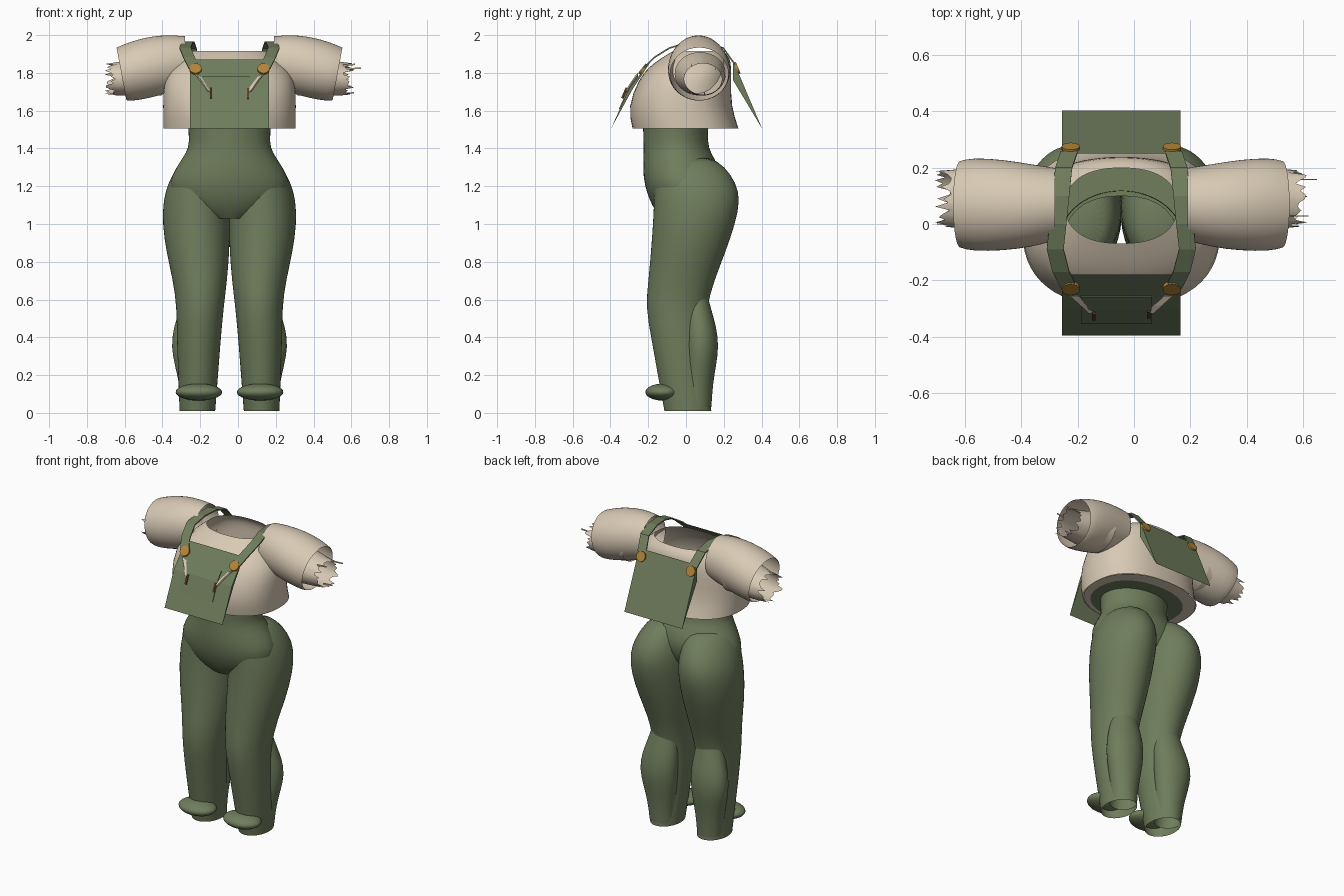
import bpy
import bmesh
import random
from math import cos, sin, pi
from mathutils import Vector

random.seed(4)
if "Cube" in bpy.data.objects:
    bpy.data.objects.remove(bpy.data.objects["Cube"])

CX = -0.045  # the garment's own centre line


def material(name, rgb):
    m = bpy.data.materials.new(name)
    m.use_nodes = True
    m.diffuse_color = (*rgb, 1)
    m.node_tree.nodes["Principled BSDF"].inputs["Base Color"].default_value = (*rgb, 1)
    return m


GREEN = material("olive cloth", (0.16, 0.205, 0.108))
BEIGE = material("cream cloth", (0.69, 0.59, 0.46))
GOLD = material("brass", (0.45, 0.235, 0.04))
BROWN = material("brown leather", (0.12, 0.05, 0.015))


def finish(name, bm, mat, smooth=False, subdiv=0, thick=0):
    bmesh.ops.recalc_face_normals(bm, faces=bm.faces)
    me = bpy.data.meshes.new(name)
    bm.to_mesh(me)
    bm.free()
    me.materials.append(mat)
    ob = bpy.data.objects.new(name, me)
    bpy.context.collection.objects.link(ob)
    if subdiv:
        mod = ob.modifiers.new("round", 'SUBSURF')
        mod.levels = mod.render_levels = subdiv
    if thick:
        ob.modifiers.new("thickness", 'SOLIDIFY').thickness = thick
    if smooth:
        for p in me.polygons:
            p.use_smooth = True
    return ob


def loft(name, rings, mat, side=1, axis='z', power=1.0, cap=False,
         tilt=0, ragged=0, subdiv=1, n=28):
    """Skin through rings (t, a0, a1, b0, b1): extents across the axis."""
    bm = bmesh.new()
    loops = []
    for k, (t, a0, a1, b0, b1) in enumerate(rings):
        loop = []
        for i in range(n):
            c, s = cos(2 * pi * i / n), sin(2 * pi * i / n)
            c = abs(c) ** power * (1 if c > 0 else -1)
            s = abs(s) ** power * (1 if s > 0 else -1)
            a = (a0 + a1) / 2 + c * (a1 - a0) / 2
            b = (b0 + b1) / 2 + s * (b1 - b0) / 2
            if axis == 'z':
                co = (CX + side * a, b, t)
            else:
                u = t
                if k == len(rings) - 1:
                    u += tilt * s + ragged * random.uniform(-1, 1)
                co = (CX + side * u, a, b)
            loop.append(bm.verts.new(co))
        loops.append(loop)
    for lo, hi in zip(loops, loops[1:]):
        for i in range(n):
            j = (i + 1) % n
            bm.faces.new((lo[i], lo[j], hi[j], hi[i]))
    if cap:
        bm.faces.new(loops[-1])
    return finish(name, bm, mat, True, subdiv)


def centred(rows):
    return [(z, -w, w, y0, y1) for z, w, y0, y1 in rows]


def strip(name, points, across, mat, thick=0.008):
    """Flat ribbon along points."""
    bm = bmesh.new()
    w = Vector(across) / 2
    pairs = [(bm.verts.new(Vector(p) - w), bm.verts.new(Vector(p) + w)) for p in points]
    for (a, b), (c, d) in zip(pairs, pairs[1:]):
        bm.faces.new((a, b, d, c))
    return finish(name, bm, mat, thick=thick)


def prism(name, profile, x0, x1, mat):
    """Extrude a (y, z) profile along x."""
    bm = bmesh.new()
    face = bm.faces.new([bm.verts.new((x0, y, z)) for y, z in profile])
    ext = bmesh.ops.extrude_face_region(bm, geom=[face])
    verts = [v for v in ext["geom"] if isinstance(v, bmesh.types.BMVert)]
    bmesh.ops.translate(bm, verts=verts, vec=(x1 - x0, 0, 0))
    return finish(name, bm, mat)


def button(name, loc, angle):
    bpy.ops.mesh.primitive_cylinder_add(vertices=20, radius=0.032, depth=0.014,
                                        location=loc, rotation=(angle, 0, 0))
    ob = bpy.context.object
    ob.name = name
    ob.data.materials.append(GOLD)


# Trousers: hips and waist
loft("trouser_hips", centred([
    (1.03, 0.10, -0.13, 0.04), (1.09, 0.27, -0.18, 0.12), (1.2, 0.335, -0.222, 0.18),
    (1.3, 0.285, -0.23, 0.18), (1.38, 0.227, -0.225, 0.13), (1.43, 0.213, -0.225, 0.115),
    (1.54, 0.222, -0.23, 0.12)]), GREEN)

# Shirt body and its closed hem
loft("shirt_body", centred([
    (1.505, 0.352, -0.285, 0.28), (1.62, 0.354, -0.312, 0.24), (1.77, 0.352, -0.25, 0.24),
    (1.83, 0.30, -0.2, 0.24), (1.88, 0.25, -0.13, 0.235), (1.915, 0.2, -0.07, 0.2)]),
    BEIGE, power=0.85)
loft("shirt_hem", centred([(1.506, 0.35, -0.283, 0.278), (1.506, 0.29, -0.26, 0.2)]),
     BEIGE, power=0.9, subdiv=0)
loft("waistband", centred([(1.506, 0.29, -0.26, 0.2), (1.506, 0.2, -0.2, 0.1)]),
     GREEN, power=0.9, subdiv=0)

# Bib, pocket and back panel
prism("bib", [(-0.18, 1.87), (-0.3, 1.72), (-0.397, 1.505), (-0.285, 1.71)],
      -0.255, 0.165, GREEN)
strip("bib_pocket", [(CX - 0.018, -0.26, 1.78), (CX - 0.018, -0.304, 1.724),
                     (CX - 0.018, -0.355, 1.61)], (0.25, 0, 0), GREEN)
prism("back_panel", [(0.25, 1.865), (0.403, 1.505), (0.25, 1.76)], -0.255, 0.165, GREEN)

for side, tag in ((1, "left"), (-1, "right")):
    def at(u, y, z):
        return (CX + side * u, y, z)

    # Leg with rounded seat, calf and cuff
    loft(tag + "_leg", [
        (0.01, 0.075, 0.265, -0.115, 0.135), (0.2, 0.06, 0.272, -0.15, 0.12),
        (0.4, 0.045, 0.28, -0.185, 0.1), (0.56, 0.03, 0.28, -0.215, 0.11),
        (0.7, 0.012, 0.3, -0.2, 0.15), (0.85, 0.0, 0.335, -0.187, 0.21),
        (1.0, -0.005, 0.357, -0.176, 0.262), (1.13, -0.005, 0.352, -0.17, 0.29),
        (1.22, 0.0, 0.325, -0.17, 0.265), (1.3, 0.015, 0.28, -0.16, 0.21),
        (1.36, 0.05, 0.22, -0.1, 0.13)], GREEN, side, cap=True)
    loft(tag + "_calf", [
        (0.03, 0.09, 0.255, -0.03, 0.135), (0.15, 0.085, 0.265, -0.01, 0.142),
        (0.25, 0.07, 0.29, -0.01, 0.16), (0.35, 0.06, 0.31, -0.01, 0.174),
        (0.45, 0.06, 0.298, -0.01, 0.163), (0.56, 0.07, 0.26, -0.02, 0.13),
        (0.68, 0.1, 0.23, -0.02, 0.1)], GREEN, side)
    bpy.ops.mesh.primitive_uv_sphere_add(segments=28, ring_count=14, radius=1,
                                         location=at(0.162, -0.122, 0.11))
    cuff = bpy.context.object
    cuff.name = tag + "_cuff"
    cuff.scale = (0.123, 0.093, 0.045)
    cuff.data.materials.append(GREEN)
    bpy.ops.object.shade_smooth()

    # Puffed sleeve and frayed inner sleeve
    loft(tag + "_sleeve", [
        (0.235, -0.06, 0.2, 1.72, 1.995), (0.32, -0.083, 0.213, 1.695, 2.002),
        (0.42, -0.096, 0.23, 1.665, 1.995), (0.53, -0.098, 0.237, 1.648, 1.965),
        (0.572, -0.085, 0.225, 1.655, 1.935)], BEIGE, side, axis='x', tilt=0.026)
    loft(tag + "_inner_sleeve", [
        (0.36, -0.06, 0.21, 1.68, 1.91), (0.5, -0.035, 0.205, 1.68, 1.885),
        (0.58, -0.015, 0.195, 1.68, 1.86), (0.632, -0.01, 0.19, 1.685, 1.85)],
        BEIGE, side, axis='x', ragged=0.03, subdiv=0, n=44)

    # Shoulder strap
    strip(tag + "_strap", [
        at(0.185, -0.23, 1.825), at(0.215, -0.17, 1.885), at(0.235, -0.09, 1.935),
        at(0.225, 0.0, 1.962), at(0.215, 0.1, 1.965), at(0.205, 0.2, 1.935),
        at(0.185, 0.26, 1.85)], (0.06, 0, 0), GREEN)

    # Buttons
    button(tag + "_front_button", at(0.18, -0.228, 1.82), 0.9)
    button(tag + "_back_button", at(0.18, 0.27, 1.825), -1.17)

    # Cream tab with leather end
    strip(tag + "_tab", [at(0.165, -0.258, 1.79), at(0.13, -0.29, 1.745),
                         at(0.1, -0.318, 1.70)], (0.03, 0, side * 0.018), BEIGE)
    strip(tag + "_tab_end", [at(0.098, -0.312, 1.72), at(0.098, -0.336, 1.665)],
          (0.012, 0, 0), BROWN)

# Loose threads at the left sleeve end
for y, z, u in ((0.16, 1.82, 0.695), (0.03, 1.84, 0.665), (0.1, 1.69, 0.66)):
    strip("loose_thread", [(CX + 0.6, y, z), (CX + u, y, z + 0.005)], (0, 0, 0.008),
          BEIGE, thick=0.004)
